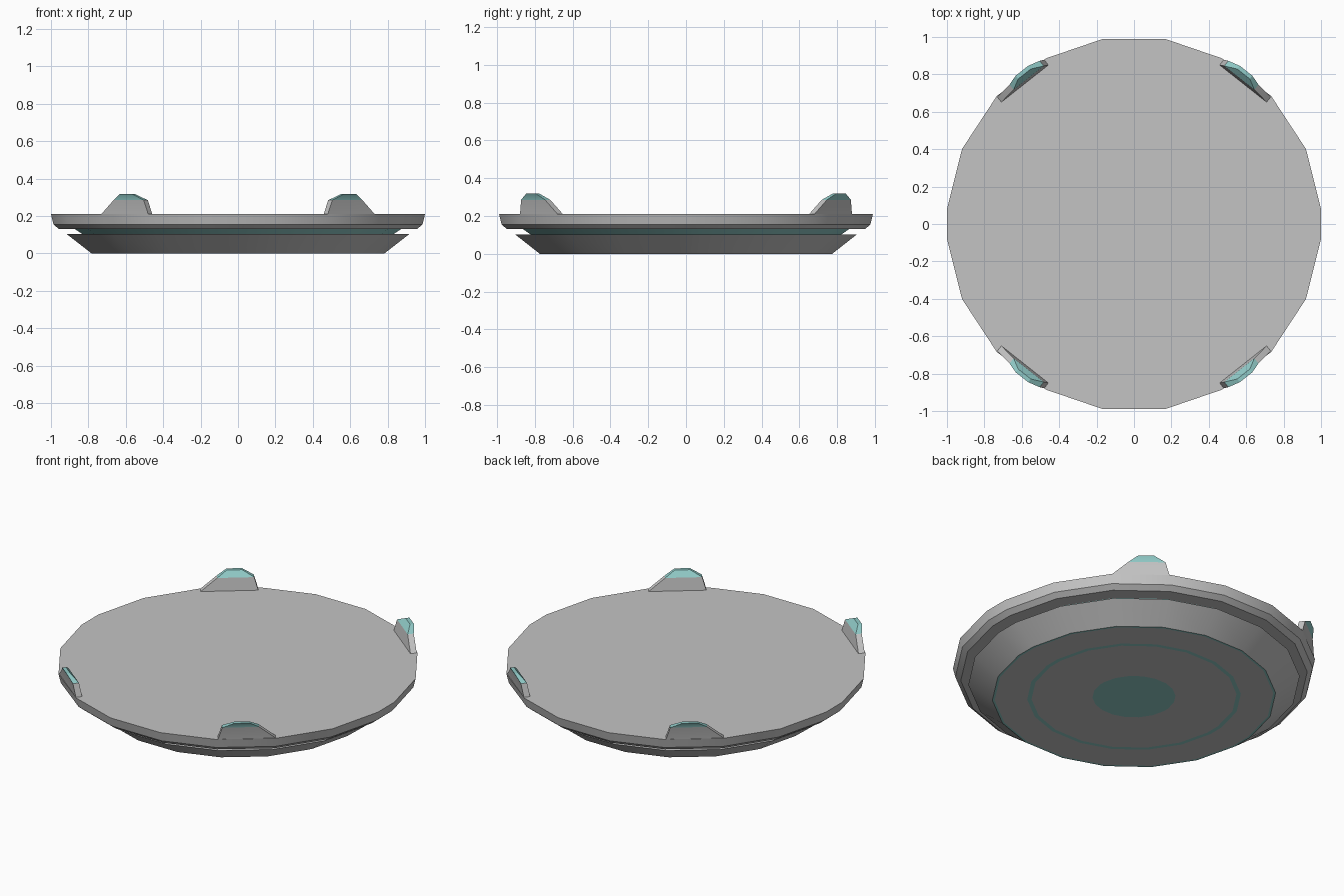
import bpy, bmesh
from math import radians, cos, sin, pi
from mathutils import Vector

cube = bpy.data.objects.get("Cube")
if cube:
    bpy.data.objects.remove(cube, do_unlink=True)


def material(name, rgb):
    m = bpy.data.materials.new(name)
    m.use_nodes = True
    m.diffuse_color = (*rgb, 1)
    m.node_tree.nodes["Principled BSDF"].inputs["Base Color"].default_value = (*rgb, 1)
    return m


GREY = material("grey metal", (0.55, 0.55, 0.55))
TEAL = material("pale teal", (0.28, 0.59, 0.57))

# Slightly uneven twenty-sided outline, mirrored from one quadrant
quadrant = [radians(a) for a in (4.6, 23.6, 43, 62, 80.3)]
half = quadrant + [pi - a for a in reversed(quadrant)]
ANGLES = half + [a + pi for a in half]


def finish(name, bm):
    bmesh.ops.recalc_face_normals(bm, faces=bm.faces)
    mesh = bpy.data.meshes.new(name)
    bm.to_mesh(mesh)
    bm.free()
    mesh.materials.append(GREY)
    mesh.materials.append(TEAL)
    obj = bpy.data.objects.new(name, mesh)
    bpy.context.collection.objects.link(obj)
    bpy.ops.object.select_all(action="DESELECT")
    obj.select_set(True)
    bpy.context.view_layer.objects.active = obj
    bpy.ops.object.shade_smooth_by_angle(angle=radians(25))
    return obj


def skin(bm, loops, teal_bands):
    """Bridge successive loops of points and cap both ends."""
    rings = [[bm.verts.new(p) for p in loop] for loop in loops]
    n = len(rings[0])
    for band, (a, b) in enumerate(zip(rings, rings[1:])):
        for i in range(n):
            j = (i + 1) % n
            f = bm.faces.new((a[i], a[j], b[j], b[i]))
            f.material_index = int(band in teal_bands)
    bm.faces.new(rings[0]).material_index = int(-1 in teal_bands)
    bm.faces.new(rings[-1]).material_index = int(len(loops) - 1 in teal_bands)


def disc(name, profile, teal_bands=()):
    bm = bmesh.new()
    skin(bm, [[(r * cos(a), r * sin(a), z) for a in ANGLES] for r, z in profile], teal_bands)
    return finish(name, bm)


# Stacked round body
disc("upper_deck", [(1.003, 0.21), (0.99, 0.155), (0.96, 0.13)])
disc("glow_band", [(0.875, 0.13), (0.83, 0.1)], (-1, 0, 1))
# Lower hull with painted rings and a centre disc underneath
disc("lower_hull", [(0.918, 0.103), (0.785, 0), (0.772, 0), (0.592, 0),
                    (0.568, 0), (0.23, 0)], (1, 3, 5))

# Lopsided rim tabs: each level is (start, end, inner, outer, height)
LEVELS = [(-0.168, 0.155, 0.95, 0.986, 0.208),
          (-0.145, 0.06, 0.962, 0.997, 0.285),
          (-0.08, 0.005, 0.992, 1.014, 0.318)]
normal = Vector((0.62, 0.785, 0))
along = Vector((0.785, -0.62, 0))
up = Vector((0, 0, 1))

for side, sx in (("left", 1), ("right", -1)):
    for end, sy in (("front", -1), ("back", 1)):
        bm = bmesh.new()
        loops = []
        for t0, t1, inner, outer, z in LEVELS:
            corners = [(t0, inner), (t1, inner), (t1, outer), (t0, outer)]
            points = [along * t + normal * d + up * z for t, d in corners]
            loops.append([(p.x * sx, p.y * sy, p.z) for p in points])
        skin(bm, loops, (1, 2))
        finish(f"{end}_{side}_tab", bm)
